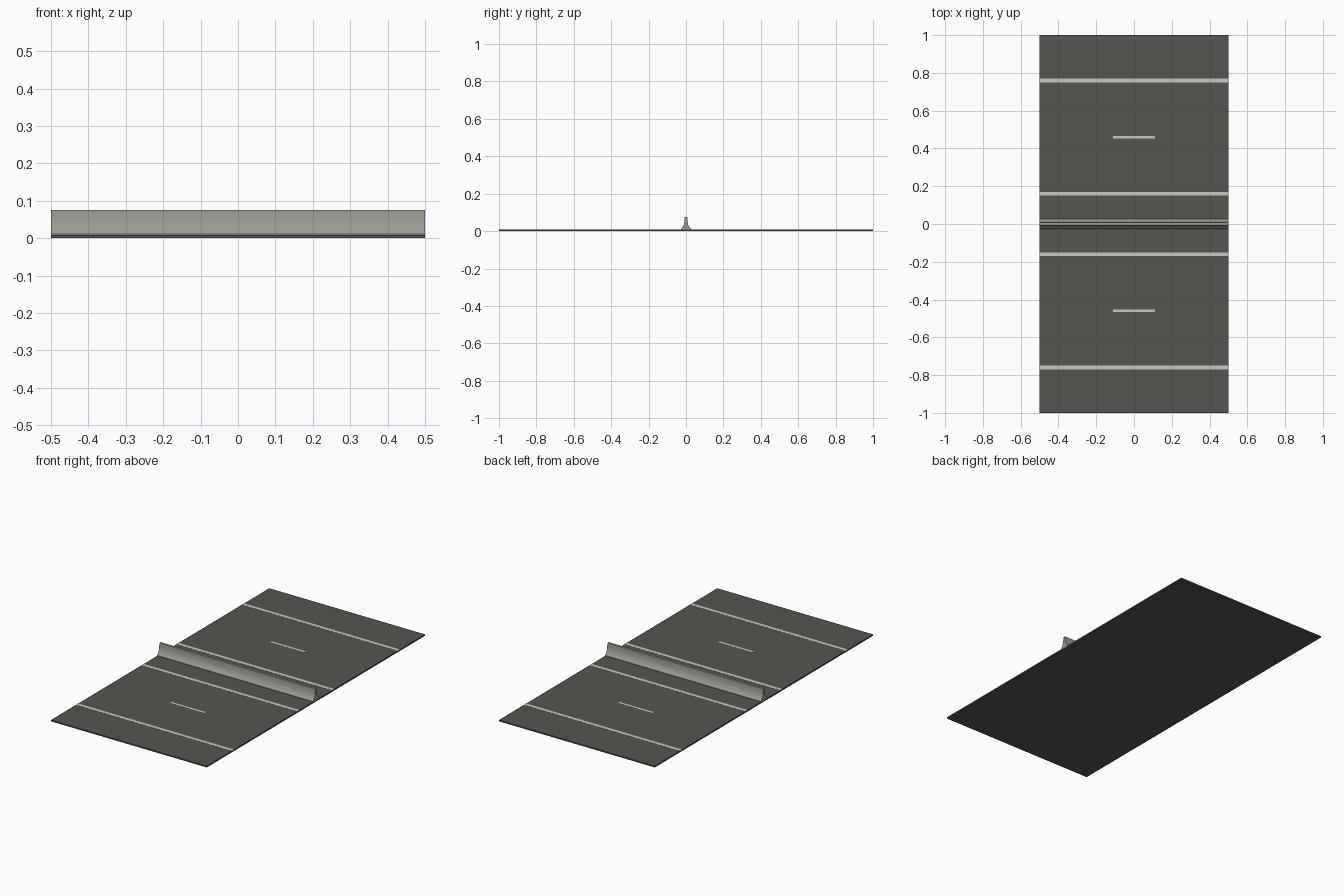
import bpy, bmesh

cube = bpy.data.objects.get("Cube")
if cube:
    bpy.data.objects.remove(cube, do_unlink=True)

ROAD_TOP = 0.008
HALF_WIDTH = 0.5


def material(name, color):
    mat = bpy.data.materials.new(name)
    mat.use_nodes = True
    mat.diffuse_color = (*color, 1)
    mat.node_tree.nodes["Principled BSDF"].inputs["Base Color"].default_value = (*color, 1)
    return mat


asphalt = material("asphalt_grey", (0.09, 0.09, 0.08))
concrete = material("concrete_grey", (0.33, 0.33, 0.29))
paint = material("road_paint", (0.58, 0.58, 0.52))


def add_object(name, bm, mat):
    bmesh.ops.recalc_face_normals(bm, faces=bm.faces)
    mesh = bpy.data.meshes.new(name)
    bm.to_mesh(mesh)
    bm.free()
    mesh.materials.append(mat)
    obj = bpy.data.objects.new(name, mesh)
    bpy.context.collection.objects.link(obj)
    return obj


def box(name, half_x, y, width, bottom, top, mat):
    bm = bmesh.new()
    bmesh.ops.create_cube(bm, size=1)
    bmesh.ops.scale(bm, vec=(2 * half_x, width, top - bottom), verts=bm.verts)
    bmesh.ops.translate(bm, vec=(0, y, (bottom + top) / 2), verts=bm.verts)
    return add_object(name, bm, mat)


# Road slab
box("road_slab", HALF_WIDTH, 0, 2, 0, ROAD_TOP, asphalt)

# Painted lane markings, mirrored on both carriageways
for side, sign in (("front", -1), ("back", 1)):
    for name, y, half_x, width in (("inner_line", 0.16, HALF_WIDTH, 0.02),
                                   ("lane_dash", 0.46, 0.11, 0.014),
                                   ("outer_line", 0.76, HALF_WIDTH, 0.02)):
        box(f"{side}_{name}", half_x, sign * y, width,
            ROAD_TOP - 0.001, ROAD_TOP + 0.0004, paint)

# Flared central barrier: half profile mirrored, then extruded along the road
half = [(0.027, ROAD_TOP - 0.002), (0.027, 0.011), (0.018, 0.022),
        (0.011, 0.036), (0.008, 0.052), (0.007, 0.075)]
profile = half + [(-y, z) for y, z in reversed(half)]
bm = bmesh.new()
end = bm.faces.new([bm.verts.new((-HALF_WIDTH, y, z)) for y, z in profile])
side = bmesh.ops.extrude_face_region(bm, geom=[end], use_keep_orig=True)
moved = [v for v in side["geom"] if isinstance(v, bmesh.types.BMVert)]
bmesh.ops.translate(bm, vec=(2 * HALF_WIDTH, 0, 0), verts=moved)
barrier = add_object("central_barrier", bm, concrete)

# Smooth flare with crisp top and ends
bpy.ops.object.select_all(action="DESELECT")
barrier.select_set(True)
bpy.context.view_layer.objects.active = barrier
bpy.ops.object.shade_smooth_by_angle(angle=0.6)
